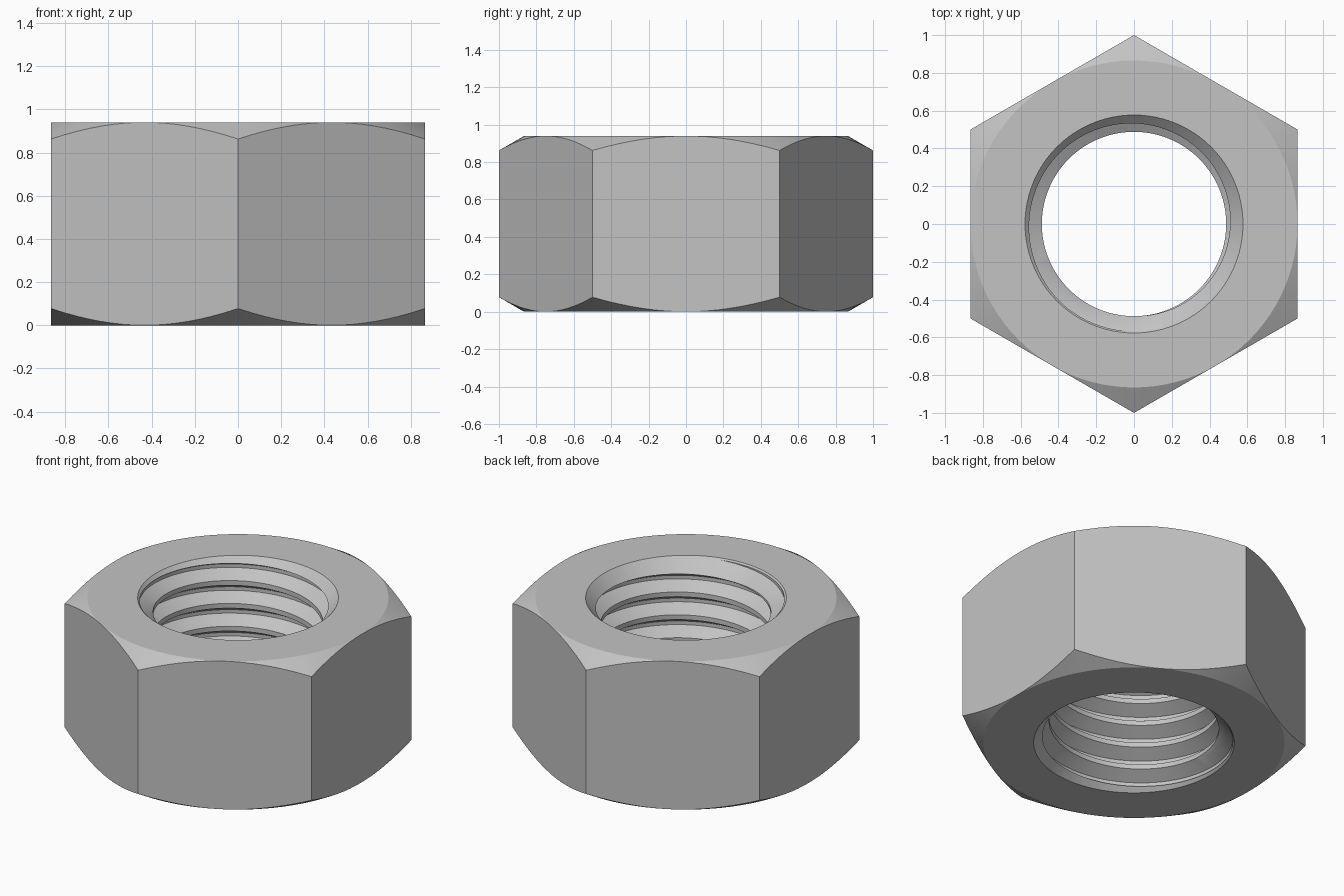
import bpy, bmesh, math
from mathutils import Matrix

HEIGHT, FLAT = 0.94, 0.866          # nut height, half width across flats
BORE, ROOT, SINK = 0.488, 0.568, 0.577   # thread crest, thread root, countersink radii
PITCH, STEPS = 0.145, 96

old = bpy.data.objects.get("Cube")
if old:
    bpy.data.objects.remove(old, do_unlink=True)

steel = bpy.data.materials.new("plain_steel_grey")
steel.use_nodes = True
colour = (0.55, 0.55, 0.55, 1)
steel.diffuse_color = colour
steel.node_tree.nodes["Principled BSDF"].inputs["Base Color"].default_value = colour


def make_object(name, bm):
    bmesh.ops.recalc_face_normals(bm, faces=bm.faces)
    mesh = bpy.data.meshes.new(name)
    bm.to_mesh(mesh)
    bm.free()
    mesh.materials.append(steel)
    obj = bpy.data.objects.new(name, mesh)
    bpy.context.collection.objects.link(obj)
    return obj


def cone(name, sides, r_low, r_high, z_low, z_high, turn=0):
    bm = bmesh.new()
    place = Matrix.Translation((0, 0, (z_low + z_high) / 2)) @ Matrix.Rotation(turn, 4, "Z")
    bmesh.ops.create_cone(bm, cap_ends=True, segments=sides, radius1=r_low,
                          radius2=r_high, depth=z_high - z_low, matrix=place)
    return make_object(name, bm)


def lathe(name, profile):
    bm = bmesh.new()
    verts = [bm.verts.new((r, 0, z)) for r, z in profile]
    edges = [bm.edges.new(pair) for pair in zip(verts, verts[1:])]
    bmesh.ops.spin(bm, geom=verts + edges, cent=(0, 0, 0), axis=(0, 0, 1),
                   angle=math.tau, steps=STEPS, use_duplicate=False)
    bmesh.ops.remove_doubles(bm, verts=bm.verts, dist=1e-5)
    return make_object(name, bm)


def thread_cutter(name, start, turns):
    # Four helical rails: crest bottom, crest top, root bottom, root top
    flank = (ROOT - BORE) * math.tan(math.radians(30))
    crest = 0.03
    section = [(BORE, 0), (BORE, crest), (ROOT, crest + flank), (ROOT, PITCH - flank)]
    bm = bmesh.new()
    rails = []
    for r, dz in section:
        rail = []
        for i in range(turns * STEPS + 1):
            a = math.tau * (i % STEPS) / STEPS
            rail.append(bm.verts.new((r * math.cos(a), r * math.sin(a),
                                      start + dz + PITCH * i / STEPS)))
        rails.append(rail)
    rails.append(rails[0][STEPS:])      # each turn joins the one above
    for low, high in zip(rails, rails[1:]):
        for i in range(min(len(low), len(high)) - 1):
            bm.faces.new((low[i], low[i + 1], high[i + 1], high[i]))
    # Close both ends, well outside the nut
    ends = [e for e in bm.edges if e.is_boundary]
    caps = bmesh.ops.holes_fill(bm, edges=ends, sides=0)["faces"]
    bmesh.ops.poke(bm, faces=caps)
    return make_object(name, bm)


# Hexagonal body with corners on the y axis
nut = cone("hex_nut", 6, 1, 1, -0.1, HEIGHT + 0.1, math.radians(30))
for v in nut.data.vertices:             # square the corners onto the exact directions
    a = round((math.atan2(v.co.y, v.co.x) - math.pi / 2) / (math.pi / 3)) * math.pi / 3
    v.co.x, v.co.y = -math.sin(a), math.cos(a)

# Envelope whose 30 degree cones chamfer the corners
reach = 0.25
drop = reach * math.tan(math.radians(30))
edge = FLAT - 0.0005
envelope = lathe("corner_chamfer", [(0, 0), (edge, 0), (edge + reach, drop),
                                    (edge + reach, HEIGHT - drop), (edge, HEIGHT), (0, HEIGHT)])

# Threaded bore and countersinks at both ends
thread = thread_cutter("thread_cutter", 0.74 - 8 * PITCH, 12)
top_sink = cone("top_countersink", STEPS, SINK - 0.2, SINK + 0.1, HEIGHT - 0.2, HEIGHT + 0.1)
low_sink = cone("bottom_countersink", STEPS, SINK + 0.1, SINK - 0.2, -0.1, 0.2)

cuts = [(envelope, "INTERSECT"), (thread, "DIFFERENCE"),
        (top_sink, "DIFFERENCE"), (low_sink, "DIFFERENCE")]
for cutter, operation in cuts:
    cutter.hide_render = True
    mod = nut.modifiers.new(cutter.name, "BOOLEAN")
    mod.object, mod.operation, mod.solver = cutter, operation, "EXACT"

# Bake the cuts and discard the cutters
bpy.context.view_layer.update()
graph = bpy.context.evaluated_depsgraph_get()
baked = bpy.data.meshes.new_from_object(nut.evaluated_get(graph))
nut.modifiers.clear()
nut.data = baked
baked.materials.clear()
baked.materials.append(steel)
for poly in baked.polygons:
    poly.material_index = 0
for cutter, _ in cuts:
    bpy.data.objects.remove(cutter, do_unlink=True)

# Smooth curved faces, keep machined edges crisp
bpy.ops.object.select_all(action="DESELECT")
nut.select_set(True)
bpy.context.view_layer.objects.active = nut
bpy.ops.object.shade_smooth_by_angle(angle=math.radians(22))
